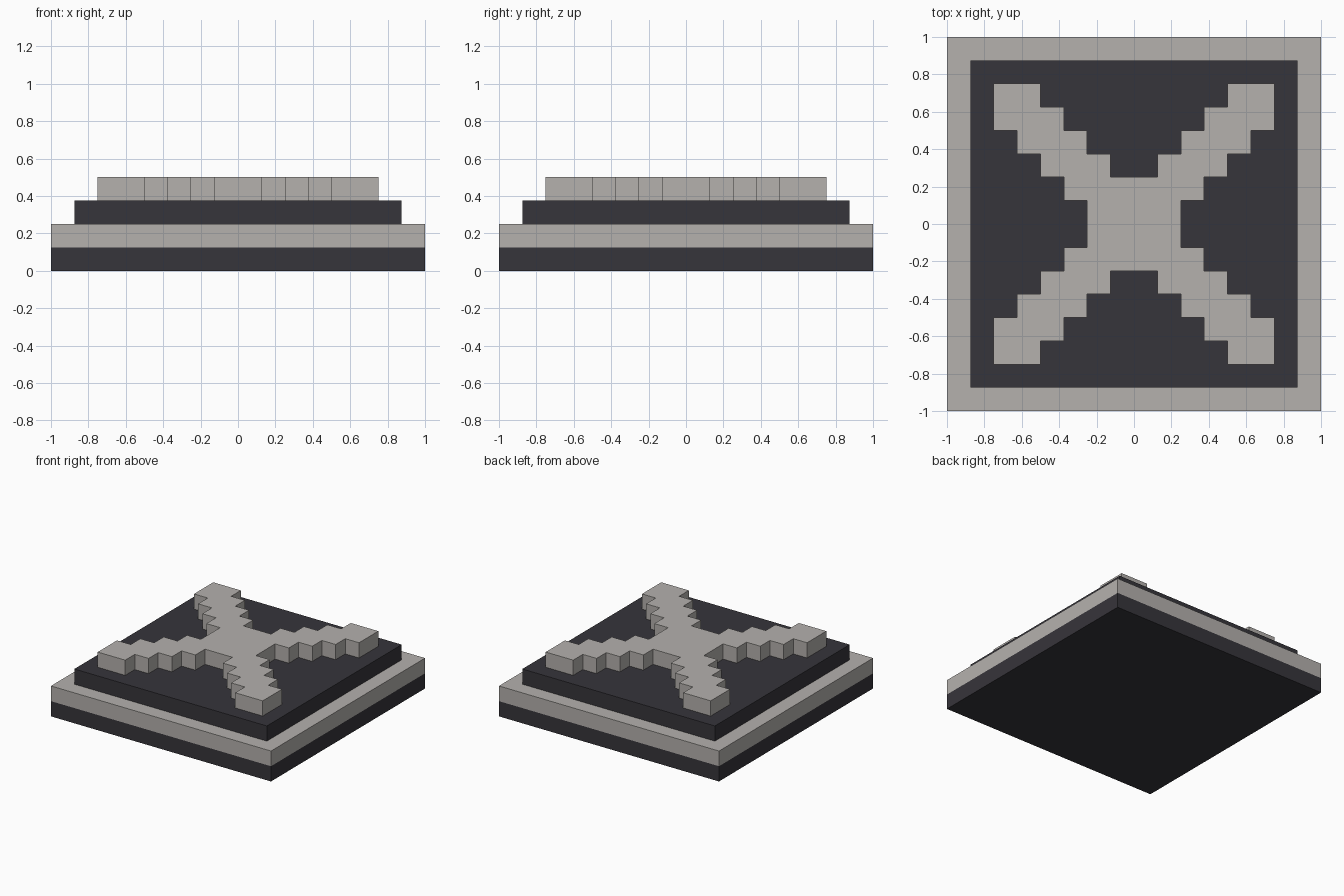
import bpy, bmesh

if "Cube" in bpy.data.objects:
    bpy.data.objects.remove(bpy.data.objects["Cube"])

U = 0.125  # one block step


def material(name, rgb):
    m = bpy.data.materials.new(name)
    m.diffuse_color = (*rgb, 1)
    m.use_nodes = True
    m.node_tree.nodes["Principled BSDF"].inputs["Base Color"].default_value = m.diffuse_color
    return m


LIGHT = material("light stone", (0.46, 0.44, 0.42))
DARK = material("dark stone", (0.037, 0.035, 0.043))


def prism(name, outline, z0, z1, mat):
    """Extrude a counter-clockwise outline from z0 to z1."""
    bm = bmesh.new()
    base = bm.faces.new([bm.verts.new((x, y, z0)) for x, y in outline])
    top = bmesh.ops.extrude_face_region(bm, geom=[base], use_keep_orig=True)["geom"]
    bmesh.ops.translate(bm, vec=(0, 0, z1 - z0),
                        verts=[v for v in top if isinstance(v, bmesh.types.BMVert)])
    bmesh.ops.recalc_face_normals(bm, faces=bm.faces)
    mesh = bpy.data.meshes.new(name)
    bm.to_mesh(mesh)
    bm.free()
    mesh.materials.append(mat)
    obj = bpy.data.objects.new(name, mesh)
    bpy.context.collection.objects.link(obj)


def square(h):
    return [(-h, -h), (h, -h), (h, h), (-h, h)]


# Stacked square slabs
prism("base_slab", square(1), 0, U, DARK)
prism("rim_slab", square(1), U, 2 * U, LIGHT)
prism("raised_panel", square(7 * U), 2 * U, 3 * U, DARK)

# Stepped cross: one arm's staircase, mirrored on its diagonal, turned four times
stair = []
for i in range(1, 5):
    stair += [(i * U, (i + 1) * U), (i * U, (i + 2) * U)]
arm = stair + [(6 * U, 6 * U)] + [(y, x) for x, y in reversed(stair)]
outline = []
for _ in range(4):
    outline += arm
    arm = [(y, -x) for x, y in arm]
prism("stepped_cross", outline[::-1], 3 * U, 4 * U, LIGHT)
